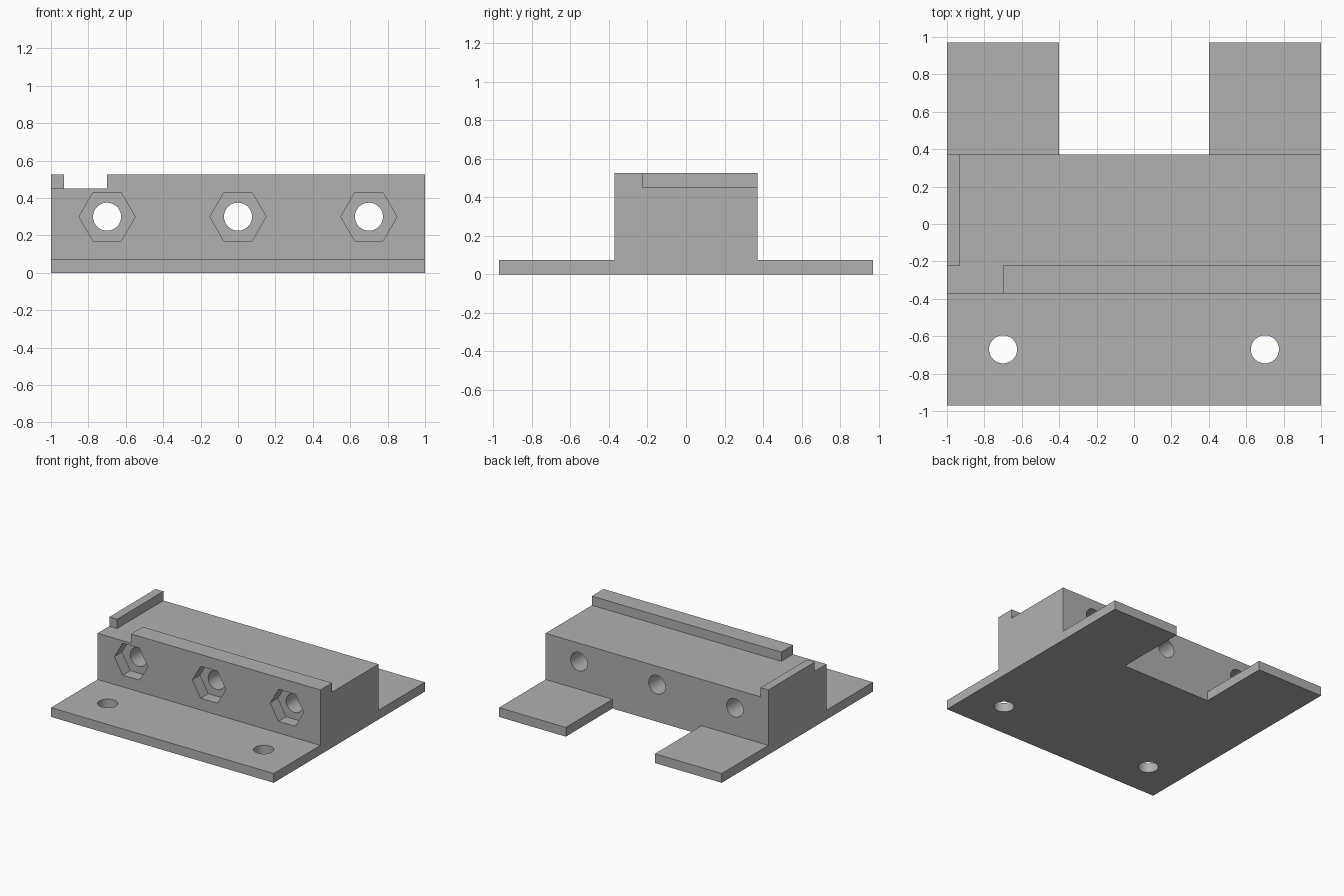
import bpy
import bmesh
from math import cos, sin, tau

if "Cube" in bpy.data.objects:
    bpy.data.objects.remove(bpy.data.objects["Cube"], do_unlink=True)

grey = bpy.data.materials.new("matte grey")
grey.use_nodes = True
grey.diffuse_color = (0.44, 0.44, 0.44, 1)
grey.node_tree.nodes["Principled BSDF"].inputs["Base Color"].default_value = grey.diffuse_color

# Key sizes
BLOCK_Y, BASE_Y = 0.372, 0.97
BASE_Z, DECK_Z, TOP_Z = 0.075, 0.45, 0.525
LIP_Y, RAIL_X = -0.222, -0.93
HOLE_X, HOLE_Z, HOLE_R = 0.7, 0.3, 0.075
NUT_R, NUT_DEPTH = 0.15, 0.097

PLACE = {
    "x": lambda u, v, w: (w, u, v),
    "y": lambda u, v, w: (u, w, v),
    "z": lambda u, v, w: (u, v, w),
}


def prism(name, outline, axis, start, end):
    """Extrude a 2D outline along an axis."""
    bm = bmesh.new()
    low, high = ([bm.verts.new(PLACE[axis](u, v, w)) for u, v in outline]
                 for w in (start, end))
    bm.faces.new(low)
    bm.faces.new(high)
    for i in range(len(low)):
        j = (i + 1) % len(low)
        bm.faces.new((low[i], low[j], high[j], high[i]))
    bmesh.ops.recalc_face_normals(bm, faces=bm.faces)
    mesh = bpy.data.meshes.new(name)
    bm.to_mesh(mesh)
    bm.free()
    mesh.materials.append(grey)
    obj = bpy.data.objects.new(name, mesh)
    bpy.context.collection.objects.link(obj)
    return obj


def ring(u, v, radius, sides):
    return [(u + radius * cos(tau * i / sides), v + radius * sin(tau * i / sides))
            for i in range(sides)]


def cut(body, cutter):
    """Subtract the cutter from the body, then discard it."""
    cutter.hide_render = True
    mod = body.modifiers.new("cut", "BOOLEAN")
    mod.operation = "DIFFERENCE"
    mod.solver = "EXACT"
    mod.object = cutter
    bpy.context.view_layer.objects.active = body
    bpy.ops.object.modifier_apply(modifier=mod.name)
    bpy.data.objects.remove(cutter, do_unlink=True)


# Body: flat base with a raised block across the middle
half = [(BASE_Y, 0), (BASE_Y, BASE_Z), (BLOCK_Y, BASE_Z), (BLOCK_Y, TOP_Z)]
bracket = prism("mounting_bracket", half + [(-y, z) for y, z in reversed(half)], "x", -1, 1)

# Sunken deck, leaving the front lip and the side rail standing
deck = [(-1.1, -0.5), (-HOLE_X, -0.5), (-HOLE_X, LIP_Y), (1.1, LIP_Y),
        (1.1, 0.5), (RAIL_X, 0.5), (RAIL_X, LIP_Y), (-1.1, LIP_Y)]
cut(bracket, prism("deck_cutter", deck, "z", DECK_Z, 0.7))

# Rear notch between the two feet
notch = [(-0.4, BLOCK_Y), (0.4, BLOCK_Y), (0.4, 1.1), (-0.4, 1.1)]
cut(bracket, prism("notch_cutter", notch, "z", -0.1, 0.2))

# Bolt holes through the block, with hexagonal nut pockets in front
for x in (-HOLE_X, 0, HOLE_X):
    cut(bracket, prism("nut_cutter", ring(x, HOLE_Z, NUT_R, 6), "y",
                       -0.5, -BLOCK_Y + NUT_DEPTH))
    cut(bracket, prism("bolt_cutter", ring(x, HOLE_Z, HOLE_R, 48), "y", -0.6, 0.6))

# Screw holes in the front flange
for x in (-HOLE_X, HOLE_X):
    cut(bracket, prism("screw_cutter", ring(x, -0.67, HOLE_R, 48), "z", -0.1, 0.2))

bpy.ops.object.select_all(action="DESELECT")
bracket.select_set(True)
bpy.context.view_layer.objects.active = bracket
bpy.ops.object.shade_smooth_by_angle()
